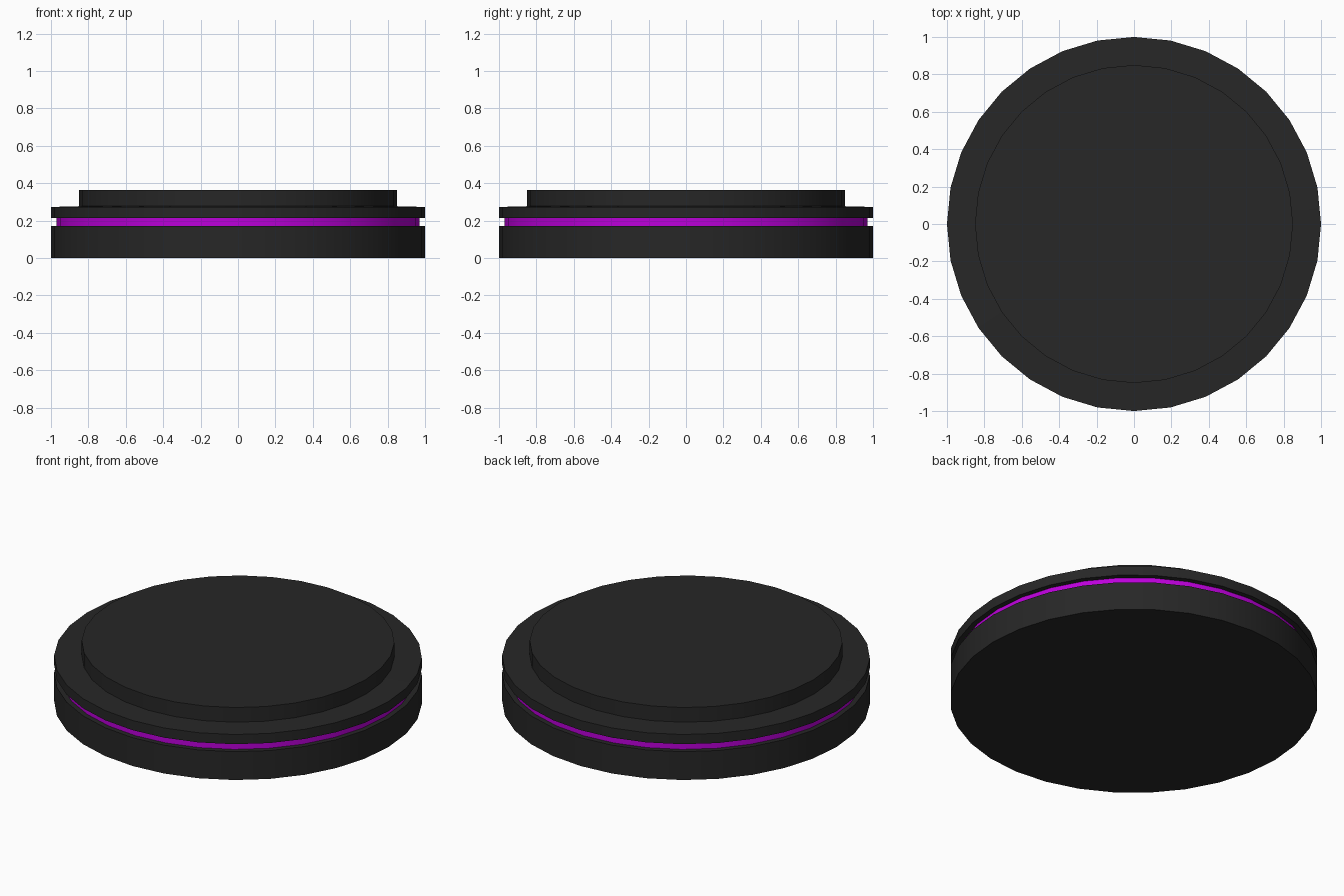
import bpy, bmesh, math

if "Cube" in bpy.data.objects:
    bpy.data.objects.remove(bpy.data.objects["Cube"])

SIDES = 32


def material(name, rgb):
    m = bpy.data.materials.new(name)
    m.diffuse_color = (*rgb, 1)
    m.use_nodes = True
    m.node_tree.nodes["Principled BSDF"].inputs["Base Color"].default_value = m.diffuse_color
    return m


def lathe(name, profile, mat, cap_bottom=False, cap_top=False):
    """Revolve (radius, z) points, listed bottom to top, around z."""
    bm = bmesh.new()
    rings = []
    for r, z in profile:
        rings.append([bm.verts.new((r * math.cos(2 * math.pi * i / SIDES),
                                    r * math.sin(2 * math.pi * i / SIDES), z))
                      for i in range(SIDES)])
    for a, b in zip(rings, rings[1:]):
        for i in range(SIDES):
            j = (i + 1) % SIDES
            bm.faces.new((a[i], a[j], b[j], b[i]))
    if cap_bottom:
        bm.faces.new(rings[0][::-1])
    if cap_top:
        bm.faces.new(rings[-1])
    mesh = bpy.data.meshes.new(name)
    bm.to_mesh(mesh)
    bm.free()
    mesh.materials.append(mat)
    obj = bpy.data.objects.new(name, mesh)
    bpy.context.collection.objects.link(obj)
    bpy.ops.object.select_all(action='DESELECT')
    obj.select_set(True)
    bpy.context.view_layer.objects.active = obj
    bpy.ops.object.shade_smooth_by_angle(angle=math.radians(30))
    return obj


dark = material("dark_casing", (0.02, 0.02, 0.02))
purple = material("purple_glow", (0.5, 0.0, 0.7))

# Lower body, with its top ledge running in to the light strip
lathe("base", [(1, 0), (1, 0.17), (0.97, 0.17)], dark, cap_bottom=True)

# Recessed light strip
lathe("light_strip", [(0.97, 0.17), (0.97, 0.215)], purple)

# Upper rim and raised top plate; the rim slopes very slightly outward
lathe("upper_rim_and_top_plate",
      [(0.97, 0.215), (1, 0.215), (1, 0.273), (0.85, 0.277), (0.85, 0.365)],
      dark, cap_top=True)
